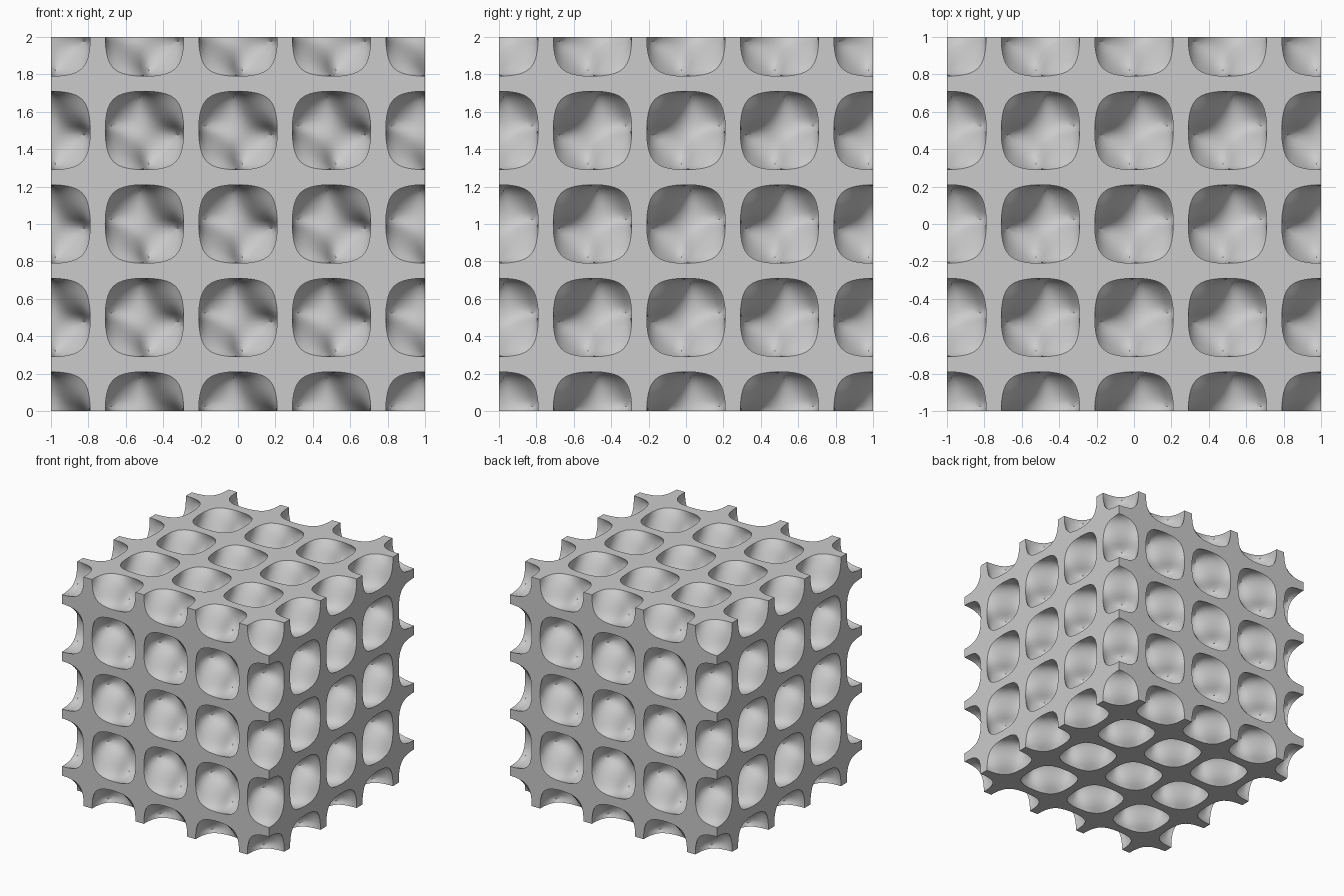
import bpy, bmesh, math
from mathutils import Vector

if "Cube" in bpy.data.objects:
    bpy.data.objects.remove(bpy.data.objects["Cube"], do_unlink=True)

PITCH = 0.5      # spacing of the hollows
LEVEL = 0.25     # level of the periodic surface that bounds each hollow

grey = bpy.data.materials.new("plain_grey")
grey.use_nodes = True
colour = (0.6, 0.6, 0.6, 1)
grey.diffuse_color = colour
grey.node_tree.nodes["Principled BSDF"].inputs["Base Color"].default_value = colour


def make_object(name, bm):
    mesh = bpy.data.meshes.new(name)
    bm.to_mesh(mesh)
    bm.free()
    mesh.materials.append(grey)
    obj = bpy.data.objects.new(name, mesh)
    bpy.context.collection.objects.link(obj)
    return obj


def field(p):
    """Triply periodic field, highest at the centre of a hollow.

    The sine product makes the hollow tetrahedral: four octants shallow, four deep.
    """
    angles = [2 * math.pi * c / PITCH for c in p]
    cosines = [math.cos(a) for a in angles]
    sines = [math.sin(a) for a in angles]
    return sum(cosines) + math.prod(cosines) - math.prod(sines)


def surface_radius(direction):
    """Distance from the hollow's centre to its wall, by bisection."""
    near, far = 0, PITCH * 0.6
    for _ in range(30):
        mid = (near + far) / 2
        if field(direction * mid) > LEVEL:
            near = mid
        else:
            far = mid
    return near


def hollow_shape():
    """Closed cell wall, pushed out from a subdivided cube."""
    ball = bmesh.new()
    bmesh.ops.create_cube(ball, size=2)
    bmesh.ops.subdivide_edges(ball, edges=ball.edges[:], cuts=11, use_grid_fill=True)
    for v in ball.verts:
        d = Vector([math.tan(c * math.pi / 4) for c in v.co]).normalized()
        v.co = d * surface_radius(d)
    return ball


# Hollows on a regular grid, reaching onto the block's faces, edges and corners
hollows = make_object("hollow_cutter", hollow_shape())
for axis in range(3):
    array = hollows.modifiers.new("grid", 'ARRAY')
    array.count = 5
    array.use_relative_offset = False
    array.use_constant_offset = True
    step = [0, 0, 0]
    step[axis] = PITCH
    array.constant_offset_displace = step
hollows.location = (-1, -1, 0)
hollows.hide_render = True

# Solid block with the hollows cut out
bm = bmesh.new()
bmesh.ops.create_cube(bm, size=2)
bmesh.ops.translate(bm, verts=bm.verts, vec=(0, 0, 1))
block = make_object("lattice_block", bm)
cut = block.modifiers.new("cut_hollows", 'BOOLEAN')
cut.operation = 'DIFFERENCE'
cut.solver = 'MANIFOLD'
cut.object = hollows

bpy.context.view_layer.objects.active = block
block.select_set(True)
bpy.ops.object.modifier_apply(modifier=cut.name)
bpy.data.objects.remove(hollows, do_unlink=True)
bpy.ops.object.shade_smooth_by_angle(angle=math.radians(35))
